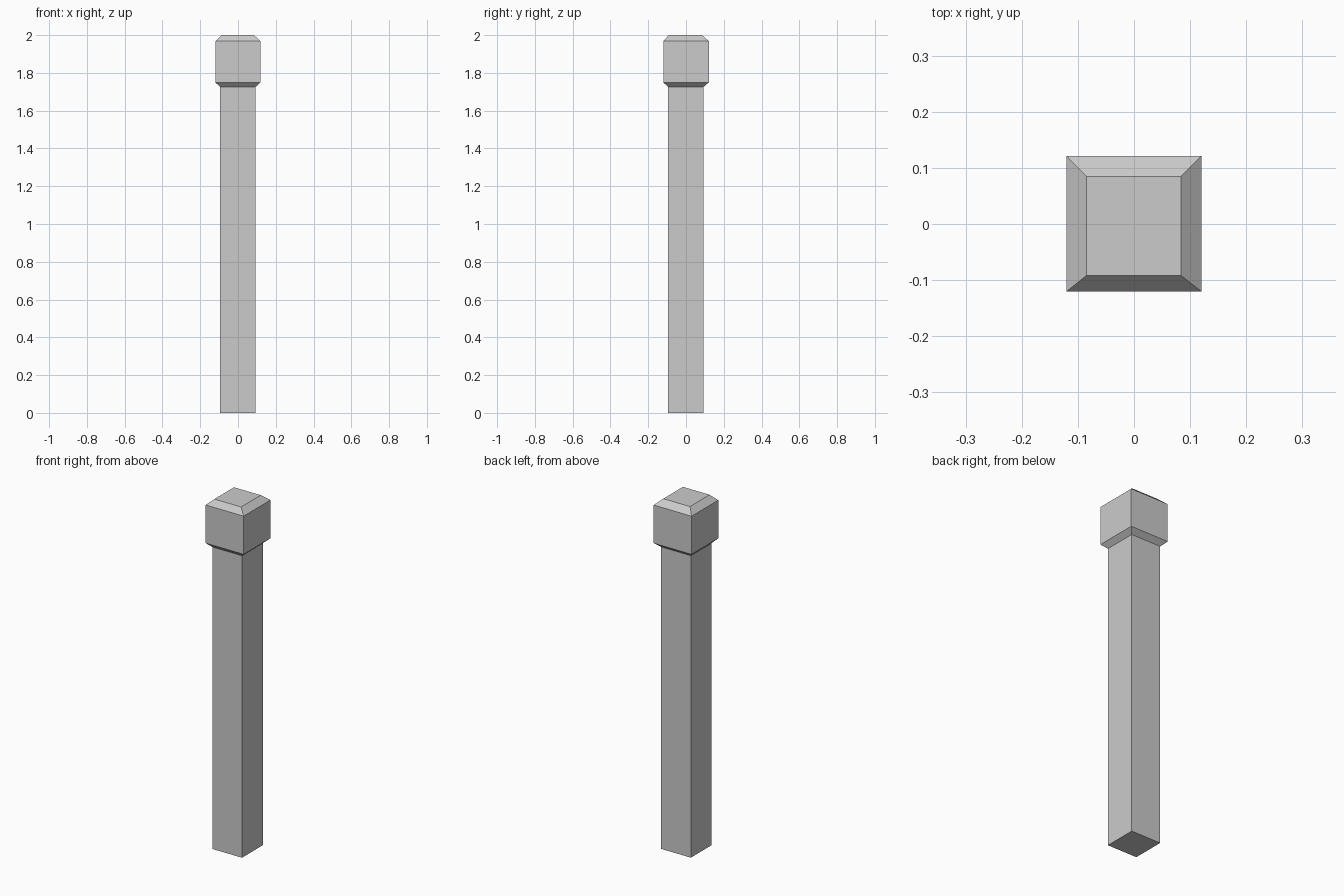
import bpy, bmesh

if "Cube" in bpy.data.objects:
    bpy.data.objects.remove(bpy.data.objects["Cube"])

# Rectangular sections from bottom to top: x_min, x_max, y_min, y_max, z
sections = [
    (-0.095, 0.092, -0.095, 0.092, 0.0),    # shaft foot
    (-0.095, 0.092, -0.095, 0.092, 1.725),  # shaft top
    (-0.12, 0.12, -0.12, 0.121, 1.75),      # flare under the cap
    (-0.12, 0.12, -0.12, 0.121, 1.968),     # cap sides
    (-0.085, 0.084, -0.092, 0.085, 2.0),    # flat cap top
]

# Post with bevelled cap, lofted through the sections
bm = bmesh.new()
rings = []
for x0, x1, y0, y1, z in sections:
    corners = [(x0, y0), (x1, y0), (x1, y1), (x0, y1)]
    rings.append([bm.verts.new((x, y, z)) for x, y in corners])
for low, high in zip(rings, rings[1:]):
    for i in range(4):
        j = (i + 1) % 4
        bm.faces.new((low[i], low[j], high[j], high[i]))
bm.faces.new(rings[0][::-1])
bm.faces.new(rings[-1])

mesh = bpy.data.meshes.new("fence_post")
bm.to_mesh(mesh)
bm.free()
bpy.context.collection.objects.link(bpy.data.objects.new("fence_post", mesh))
